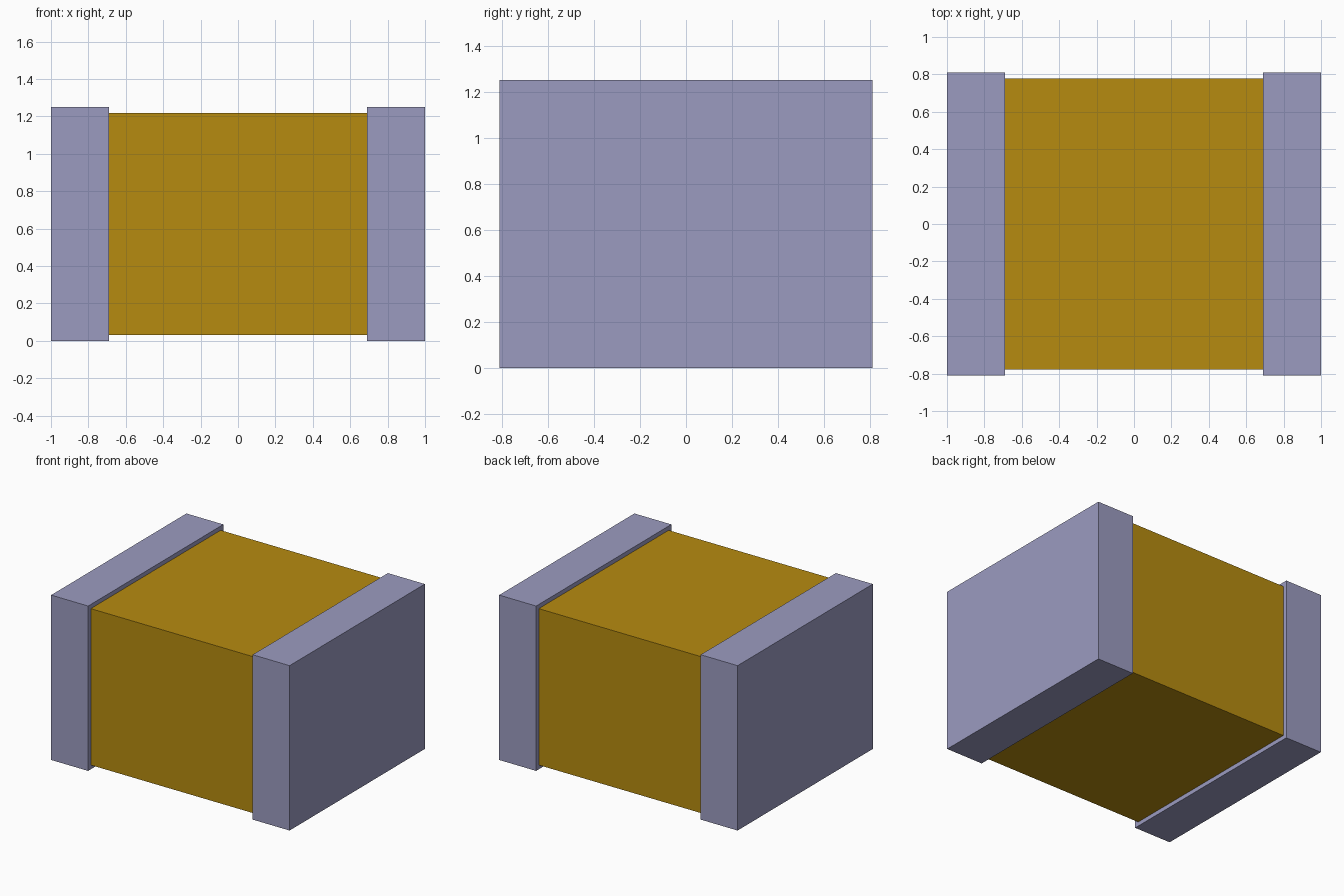
import bpy

cube = bpy.data.objects.get("Cube")
if cube:
    bpy.data.objects.remove(cube, do_unlink=True)


def make_material(name, color):
    mat = bpy.data.materials.new(name)
    mat.use_nodes = True
    mat.diffuse_color = color
    mat.node_tree.nodes["Principled BSDF"].inputs["Base Color"].default_value = color
    return mat


def box(name, center, size, mat):
    bpy.ops.mesh.primitive_cube_add(size=1, location=center)
    obj = bpy.context.object
    obj.name = name
    obj.scale = size
    bpy.ops.object.transform_apply(location=False, rotation=False, scale=True)
    obj.data.materials.append(mat)
    return obj


gold = make_material("ochre_gold", (0.47, 0.26, 0.005, 1))
lavender = make_material("lavender_grey", (0.33, 0.33, 0.53, 1))

HEIGHT, DEPTH = 1.25, 1.62      # end cap size
CAP, STEP = 0.31, 0.032         # cap thickness, body inset
MID = HEIGHT / 2

# Body between the caps, inset on all four sides
box("body", (0, 0, MID),
    (2 - 2 * CAP, DEPTH - 2 * STEP, HEIGHT - 2 * STEP), gold)

# End caps
for side, name in ((1, "left_end_cap"), (-1, "right_end_cap")):
    box(name, (side * (1 - CAP / 2), 0, MID), (CAP, DEPTH, HEIGHT), lavender)
